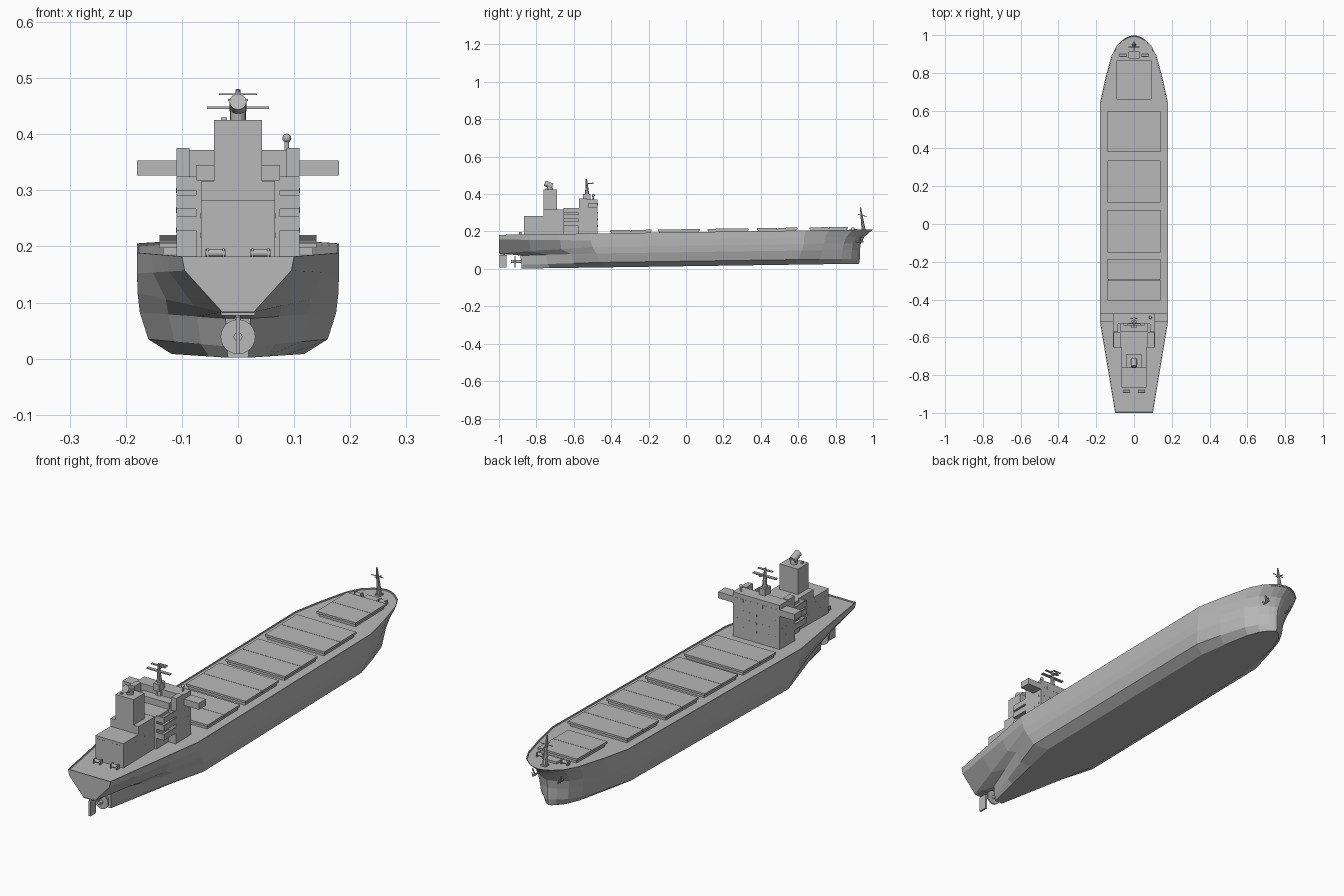
import bpy, bmesh, math
from mathutils import Matrix, Vector

if "Cube" in bpy.data.objects:
    bpy.data.objects.remove(bpy.data.objects["Cube"])

grey = bpy.data.materials.new("ship_grey")
grey.diffuse_color = (0.48, 0.48, 0.48, 1)
grey.use_nodes = True
grey.node_tree.nodes["Principled BSDF"].inputs["Base Color"].default_value = grey.diffuse_color
TRIM = 0.0143                      # the ship sits slightly bow-up


def finish(name, bm, trim=False):
    if trim:
        for v in bm.verts:
            v.co.z += TRIM * (v.co.y + 1)
    bmesh.ops.recalc_face_normals(bm, faces=bm.faces[:])
    me = bpy.data.meshes.new(name)
    bm.to_mesh(me)
    bm.free()
    me.materials.append(grey)
    ob = bpy.data.objects.new(name, me)
    bpy.context.collection.objects.link(ob)
    return ob


def add_box(bm, x0, x1, y0, y1, z0, z1):
    m = Matrix.Translation(((x0 + x1) / 2, (y0 + y1) / 2, (z0 + z1) / 2))
    m = m @ Matrix.Diagonal((x1 - x0, y1 - y0, z1 - z0, 1))
    bmesh.ops.create_cube(bm, size=1, matrix=m)


def add_rod(bm, a, b, r0, r1=None, seg=12):
    a, b = Vector(a), Vector(b)
    d = b - a
    m = Matrix.Translation((a + b) / 2) @ d.to_track_quat('Z', 'Y').to_matrix().to_4x4()
    bmesh.ops.create_cone(bm, cap_ends=True, segments=seg, radius1=r0,
                          radius2=r0 if r1 is None else r1, depth=d.length, matrix=m)


def boxes(name, items, trim=False):
    bm = bmesh.new()
    for b in items:
        add_box(bm, *b)
    return finish(name, bm, trim)


# Hull: stacked waterlines
# (stern z, mid z, half width, stern y, stern half width, run y, shoulder y, stem y, fineness)
LEVELS = [
    (0, 0, .118, -.88, .018, -.42, .58, .925, 1.2),
    (.02, .027, .16, -.88, .02, -.46, .60, .93, 1.3),
    (.07, .075, .175, -.885, .022, -.48, .62, .93, 1.3),
    (.083, .11, .179, -1, .028, -.50, .63, .935, 1.25),
    (.157, .145, .18, -1, .095, -.51, .63, .955, 1.1),
    (.182, .182, .18, -1, .1, -.52, .64, 1.0, 1.0),
]
BOW = [(0, 1), (.35, .85), (.7, .66), (.86, .49), (.95, .28), (.985, .14), (1, 0)]
bm = bmesh.new()
rings = []
for zs, zm, w, ys, ws, ya, yf, yb, p in LEVELS:
    half = []
    for i in range(4):
        t = i / 3
        half.append((ws + (w - ws) * t, ys + (ya - ys) * t, zs + (zm - zs) * t))
    half += [(w * v ** p, yf + (yb - yf) * u, zm) for u, v in BOW]
    full = half + [(-x, y, z) for x, y, z in reversed(half[:-1])]
    rings.append([bm.verts.new(c) for c in full])
n = len(rings[0])
for lo, hi in zip(rings, rings[1:]):
    for i in range(n):
        j = (i + 1) % n
        bm.faces.new((lo[i], lo[j], hi[j], hi[i]))
bm.faces.new(rings[0][::-1])
deck = bm.faces.new(rings[-1])
bm.normal_update()
# Low bulwark round the deck
bmesh.ops.inset_region(bm, faces=[deck], thickness=.004)
bmesh.ops.inset_region(bm, faces=[deck], thickness=.0005, depth=-.005)
finish("hull", bm, True)

# Cargo hatches: coaming, overhanging lid and centre seam
for k, (w, y0, y1) in enumerate([(.14, -.405, -.185), (.14, -.15, .075), (.14, .115, .335),
                                 (.14, .38, .595), (.092, .66, .865)]):
    ym = (y0 + y1) / 2
    boxes(f"hatch_{k + 1}", [
        (-w + .006, w - .006, y0 + .006, y1 - .006, .17, .19),
        (-w, w, y0, ym - .0008, .189, .198),
        (-w, w, ym + .0008, y1, .189, .198)], True)

# Accommodation block and bridge
boxes("accommodation_front", [(-.11, .11, -.53, -.472, .178, .372)])
boxes("accommodation_core", [(-.075, .075, -.655, -.529, .178, .318),
                             (-.075, .075, -.57, -.529, .31, .345)])
boxes("engine_casing", [(-.066, .066, -.763, -.654, .175, .317),
                        (-.066, .066, -.865, -.762, .172, .283)])
boxes("bridge_wings", [(s * .145 - .035, s * .145 + .035, -.52, -.472, .326, .353)
                       for s in (-1, 1)])
boxes("bridge_roof_rails", [(s * .098 - .012, s * .098 + .012, -.572, -.528, .318, .375)
                            for s in (-1, 1)])

# Side balconies with parapets
items = []
for s in (-1, 1):
    for z in (.228, .267, .300):
        a, b = sorted((s * .074, s * .11))
        items.append((a, b, -.655, -.529, z, z + .006))
        c, d = sorted((s * .107, s * .11))
        items.append((c, d, -.655, -.529, z, z + .025))
        items.append((a, b, -.655, -.652, z, z + .025))
    a, b = sorted((s * .074, s * .11))
    items.append((a, b, -.575, -.529, .178, .32))
boxes("side_balconies", items)

# Windows as thin plates
items = []
for z in (.225, .26, .295):
    for i in range(7):
        x = -.09 + i * .03
        items.append((x - .003, x + .003, -.473, -.4712, z, z + .009))
    for s in (-1, 1):
        for y in (-.515, -.49):
            items.append((s * .11 - .0008, s * .11 + .0008, y - .003, y + .003, z, z + .009))
for i in range(9):
    x = -.092 + i * .023
    items.append((x - .008, x + .008, -.473, -.4712, .338, .352))
for s in (-1, 1):
    for y in (-.84, -.81, -.78, -.72, -.68):
        for z in (.215, .25):
            items.append((s * .066 - .0008, s * .066 + .0008, y - .004, y + .004, z, z + .01))
    items.append((s * .036 - .02, s * .036 + .02, -.8658, -.864, .25, .272))
boxes("windows_and_vents", items)

# Funnel with leaning exhaust pipe
bm = bmesh.new()
add_box(bm, -.043, .043, -.763, -.69, .28, .425)
add_box(bm, -.03, -.02, -.75, -.74, .42, .43)
add_rod(bm, (0, -.725, .42), (0, -.73, .45), .014, seg=16)
add_rod(bm, (0, -.715, .442), (0, -.755, .458), .015, seg=16)
finish("funnel", bm)

# Radar mast
bm = bmesh.new()
add_rod(bm, (0, -.525, .34), (0, -.533, .48), .016, .004, 8)
add_box(bm, -.055, .055, -.538, -.524, .445, .449)
add_box(bm, -.034, .034, -.538, -.528, .470, .473)
add_box(bm, -.004, .004, -.535, -.495, .455, .459)
add_box(bm, -.018, .018, -.503, -.497, .459, .463)
add_box(bm, -.014, .014, -.55, -.51, .37, .40)
finish("radar_mast", bm)

# Satellite dome
bm = bmesh.new()
add_rod(bm, (.087, -.495, .37), (.087, -.495, .392), .004)
bmesh.ops.create_uvsphere(bm, u_segments=12, v_segments=8, radius=.008,
                          matrix=Matrix.Translation((.087, -.495, .393)))
finish("satellite_dome", bm)

# Winches at stern and bow
for name, y, x in (("stern_winches", -.885, .04), ("bow_winches", .893, .058)):
    bm = bmesh.new()
    for s in (-1, 1):
        add_rod(bm, (s * x - .018, y, .187), (s * x + .018, y, .187), .007)
        for e in (-.014, .014):
            add_box(bm, s * x + e - .002, s * x + e + .002, y - .009, y + .009, .176, .195)
    finish(name, bm, True)
boxes("windlass_base", [(-.03, .03, .875, .913, .175, .186)], True)

# Foremast
bm = bmesh.new()
add_rod(bm, (0, .95, .175), (0, .933, .30), .011, .003, 8)
add_rod(bm, (-.028, .937, .262), (.028, .937, .262), .002, seg=6)
add_rod(bm, (0, .92, .265), (0, .965, .252), .002, seg=6)
add_box(bm, -.012, .012, .937, .961, .175, .183)
finish("foremast", bm, True)

# Anchors
bm = bmesh.new()
for s in (-1, 1):
    add_rod(bm, (s * .068, .935, .142), (s * .058, .93, .112), .003, seg=8)
    add_rod(bm, (s * .058, .912, .117), (s * .058, .945, .117), .004, seg=8)
    for y in (.912, .945):
        add_rod(bm, (s * .058, y, .115), (s * .064, y, .131), .004, .001, 6)
finish("anchors", bm, True)

# Propeller disc, hub and shaft
bm = bmesh.new()
add_rod(bm, (0, -.918, .039), (0, -.912, .039), .031, seg=24)
add_rod(bm, (0, -.935, .039), (0, -.87, .039), .008, seg=12)
finish("propeller", bm)

# Rudder and stock
bm = bmesh.new()
add_box(bm, -.004, .004, -.998, -.96, .008, .074)
add_rod(bm, (0, -.972, .07), (0, -.972, .1), .005, seg=8)
add_box(bm, -.03, .03, -.995, -.95, .077, .085)
finish("rudder", bm)
